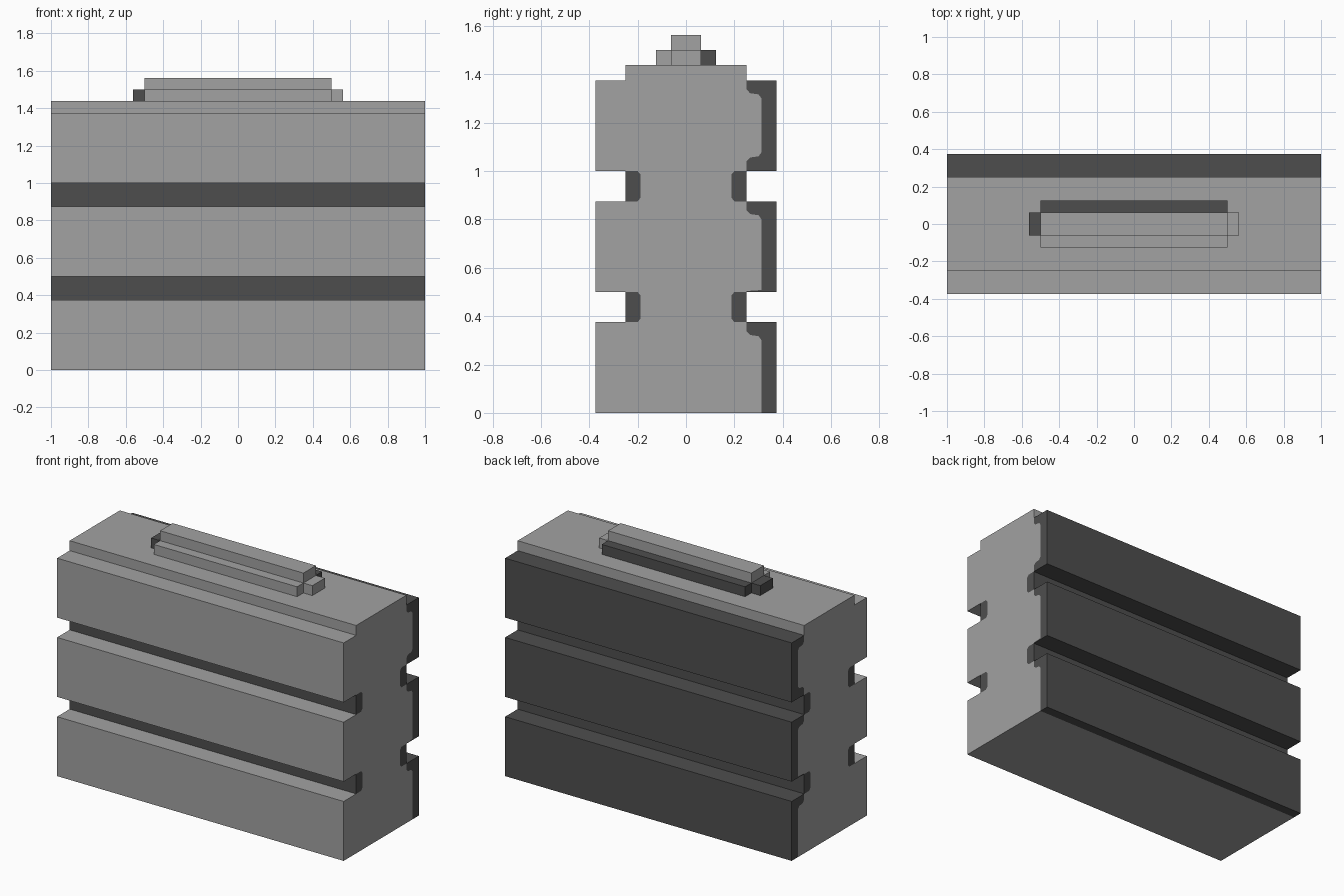
import bpy, bmesh

cube = bpy.data.objects.get("Cube")
if cube:
    bpy.data.objects.remove(cube, do_unlink=True)


def material(name, value):
    m = bpy.data.materials.new(name)
    m.use_nodes = True
    colour = (value, value, value, 1)
    m.diffuse_color = colour
    m.node_tree.nodes["Principled BSDF"].inputs["Base Color"].default_value = colour
    return m


LIGHT = material("light grey", 0.36)
DARK = material("dark grey", 0.076)


def prism(name, profile, x0, x1, mat):
    """Extrude a (y, z) profile along x."""
    bm = bmesh.new()
    face = bm.faces.new([bm.verts.new((x0, y, z)) for y, z in profile])
    out = bmesh.ops.extrude_face_region(bm, geom=[face], use_keep_orig=True)
    verts = [g for g in out["geom"] if isinstance(g, bmesh.types.BMVert)]
    bmesh.ops.translate(bm, verts=verts, vec=(x1 - x0, 0, 0))
    bmesh.ops.recalc_face_normals(bm, faces=bm.faces)
    mesh = bpy.data.meshes.new(name)
    bm.to_mesh(mesh)
    bm.free()
    mesh.materials.append(mat)
    ob = bpy.data.objects.new(name, mesh)
    bpy.context.collection.objects.link(ob)
    return ob


def box(name, x0, x1, y0, y1, z0, z1, mat):
    return prism(name, [(y0, z0), (y1, z0), (y1, z1), (y0, z1)], x0, x1, mat)


def groove_edge(side, z):
    """Inner outline of a groove lining, bottom to top."""
    pts = [(.25, 0), (.2, 0), (.1875, .015), (.1875, .11), (.2, .125), (.25, .125)]
    return [(side * y, z + h) for y, h in pts]


def panel_edge(z0, z1, bottom):
    """Seam between the body and a back panel, bottom to top."""
    top = [(.3125, z1 - .075), (.3, z1 - .058), (.265, z1 - .053),
           (.25, z1 - .037), (.25, z1)]
    return [(y, z0 + h) for y, h in bottom] + top


GROOVES = (.375, .875)
OUT, SHOULDER, TOP = .375, 1.375, 1.4375

# Back panels wrap slightly around the ends
PANELS = [
    (0, .375, panel_edge(0, .375, [(.3125, 0)])),
    (.5, .875, panel_edge(.5, .875, [(.25, 0), (.25, .004), (.3125, .008)])),
    (1.0, SHOULDER, panel_edge(1.0, SHOULDER, [(.25, 0), (.25, .04), (.265, .056),
                                               (.3, .061), (.3125, .078)])),
]
for name, (z0, z1, edge) in zip(("lower", "middle", "upper"), PANELS):
    prism(name + "_back_panel", edge + [(OUT, z1), (OUT, z0)], -1, 1, DARK)

# Dark linings at the bottom of the grooves
for side, where in ((-1, "front"), (1, "back")):
    for z, level in zip(GROOVES, ("lower", "upper")):
        prism(f"{level}_{where}_groove_lining", groove_edge(side, z), -1, 1, DARK)

# Main body: up the front, over the lid, down the back seam
front = [(-OUT, 0)]
for z in GROOVES:
    front += [(-OUT, z)] + groove_edge(-1, z) + [(-OUT, z + .125)]
front += [(-OUT, SHOULDER), (-.25, SHOULDER), (-.25, TOP)]
back = []
for i, (z0, z1, edge) in enumerate(PANELS):
    back += edge
    if i < 2:
        back += groove_edge(1, GROOVES[i])[1:-1]
back += [(.25, TOP)]
prism("body", front + back[::-1], -1, 1, LIGHT)

# Handle on the lid
box("handle_grip", -.5, .5, -.0625, .0625, TOP, 1.5625, LIGHT)
box("handle_front_rail", -.5, .5, -.125, -.0625, TOP, 1.5, LIGHT)
box("handle_back_rail", -.5, .5, .0625, .125, TOP, 1.5, DARK)
box("handle_left_end", .5, .5625, -.0625, .0625, TOP, 1.5, LIGHT)
box("handle_right_end", -.5625, -.5, -.0625, .0625, TOP, 1.5, DARK)
